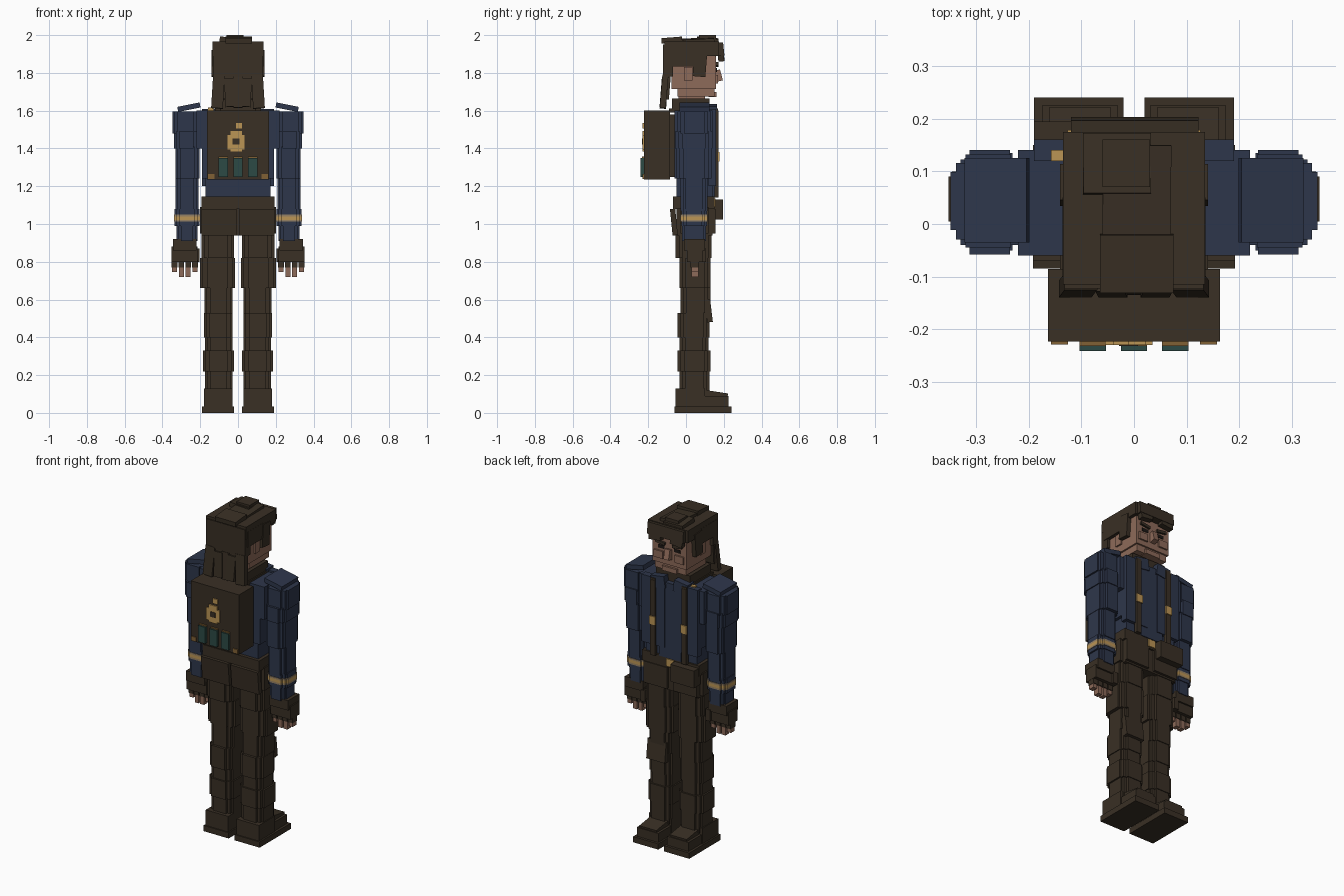
import bpy, bmesh
from mathutils import Matrix, Vector, Euler

if "Cube" in bpy.data.objects:
    bpy.data.objects.remove(bpy.data.objects["Cube"])


def material(name, red, green, blue):
    mat = bpy.data.materials.new(name)
    colour = (red, green, blue, 1)
    mat.diffuse_color = colour
    mat.use_nodes = True
    mat.node_tree.nodes["Principled BSDF"].inputs["Base Color"].default_value = colour
    return mat


BROWN = material("dark brown leather", .041, .029, .018)
BLUE = material("navy cloth", .027, .037, .07)
GOLD = material("brass", .5, .3, .09)
BRONZE = material("dull bronze", .22, .12, .035)
TEAL = material("teal glass", .025, .068, .06)
SKIN = material("skin", .27, .145, .1)
TAN = material("tan trim", .3, .22, .13)
BLACK = material("near black", .012, .009, .007)


def finish(name, bm, mat):
    bmesh.ops.recalc_face_normals(bm, faces=bm.faces)
    mesh = bpy.data.meshes.new(name)
    bm.to_mesh(mesh)
    bm.free()
    mesh.materials.append(mat)
    obj = bpy.data.objects.new(name, mesh)
    bpy.context.collection.objects.link(obj)
    return obj


def block(name, mat, x, y, z, tilt=(0, 0, 0)):
    """Box spanning the given ranges, tilted about its own centre."""
    spans = (x, y, z)
    centre = Vector([sum(s) / 2 for s in spans])
    size = Vector([s[1] - s[0] for s in spans])
    bm = bmesh.new()
    bmesh.ops.create_cube(bm, size=1, matrix=Matrix.LocRotScale(centre, Euler(tilt), size))
    return finish(name, bm, mat)


def pair(name, mat, x, y, z, tilt=(0, 0, 0)):
    """Box on the left (+x) and its mirror on the right."""
    block("left_" + name, mat, x, y, z, tilt)
    block("right_" + name, mat, (-x[1], -x[0]), y, z, (tilt[0], -tilt[1], -tilt[2]))


# Quarter outline of the round-stepped limb section
QUARTER = [(1, .62), (.86, .62), (.86, .82), (.6, .82), (.6, 1)]


def column(name, mat, x, y, z):
    """Stepped prism on both sides."""
    q, r = QUARTER, QUARTER[::-1]
    outline = (q + [(-a, b) for a, b in r] + [(-a, -b) for a, b in q] + [(a, -b) for a, b in r])
    mid_x, mid_y = sum(x) / 2, sum(y) / 2
    half_x, half_y = (x[1] - x[0]) / 2, (y[1] - y[0]) / 2
    for side, sign in (("left_", 1), ("right_", -1)):
        bm = bmesh.new()
        base = bm.faces.new([bm.verts.new((sign * mid_x + a * half_x, mid_y + b * half_y, z[0]))
                             for a, b in outline])
        top = bmesh.ops.extrude_face_region(bm, geom=[base])["geom"]
        bmesh.ops.translate(bm, vec=(0, 0, z[1] - z[0]),
                            verts=[v for v in top if isinstance(v, bmesh.types.BMVert)])
        finish(side + name, bm, mat)


# Boots
pair("sole", BROWN, x=(.02, .19), y=(-.062, .24), z=(0, .035))
pair("boot_heel", BROWN, x=(.028, .18), y=(-.055, .1), z=(.03, .13))
pair("boot_toe", BROWN, x=(.03, .175), y=(.08, .225), z=(.03, .09))
pair("boot_tongue", BROWN, x=(.045, .16), y=(.06, .22), z=(.07, .115), tilt=(-.15, 0, 0))
column("boot_shaft", BROWN, x=(.028, .175), y=(-.035, .125), z=(.1, .225))
column("boot_cuff", BROWN, x=(.022, .185), y=(-.045, .13), z=(.22, .33))

# Trouser legs
column("shin", BROWN, x=(.03, .175), y=(-.035, .12), z=(.32, .4))
column("calf", BROWN, x=(.028, .18), y=(-.045, .125), z=(.4, .53))
column("knee", BROWN, x=(.028, .178), y=(-.03, .13), z=(.53, .66))
column("thigh", BROWN, x=(.015, .2), y=(-.035, .13), z=(.66, .82))
column("upper_thigh", BROWN, x=(.02, .192), y=(-.055, .135), z=(.82, .96))
block("knee_patch", BROWN, x=(.045, .17), y=(.105, .135), z=(.48, .6), tilt=(.12, 0, 0))

# Hips, belt and pouch
block("hips", BROWN, x=(-.18, .18), y=(-.05, .14), z=(.94, 1.09))
pair("coat_flap", BROWN, x=(.008, .192), y=(-.078, -.05), z=(.94, 1.08), tilt=(.1, 0, 0))
pair("side_flap", BROWN, x=(.165, .2), y=(-.03, .12), z=(.95, 1.09))
pair("front_flap", BROWN, x=(.02, .18), y=(.125, .155), z=(.95, 1.08))
block("belt", BROWN, x=(-.192, .192), y=(-.07, .15), z=(1.08, 1.145))
block("belt_buckle", GOLD, x=(-.025, .025), y=(.148, .157), z=(1.09, 1.135))
block("belt_pouch", BROWN, x=(-.19, -.03), y=(.13, .195), z=(1.025, 1.13))

# Torso in stepped layers
block("waist", BLUE, x=(-.172, .172), y=(-.05, .14), z=(1.13, 1.26))
block("ribs", BLUE, x=(-.19, .19), y=(-.06, .14), z=(1.24, 1.42))
block("chest", BLUE, x=(-.22, .22), y=(-.06, .14), z=(1.4, 1.6))
pair("chest_panel", BLUE, x=(.035, .19), y=(.12, .16), z=(1.2, 1.61))
block("shirt_front", BLUE, x=(-.075, .075), y=(.12, .155), z=(1.14, 1.6))
pair("collar_wing", BLUE, x=(.03, .12), y=(.1, .165), z=(1.56, 1.63), tilt=(0, .15, 0))

# Shoulder straps
pair("strap", BROWN, x=(.09, .122), y=(.15, .172), z=(1.14, 1.6))
pair("strap_top", BROWN, x=(.09, .122), y=(-.09, .17), z=(1.59, 1.612))
pair("strap_buckle", GOLD, x=(.086, .126), y=(.17, .178), z=(1.33, 1.38))
block("shoulder_pin", GOLD, x=(-.158, -.13), y=(.12, .14), z=(1.6, 1.618))

# Arms
pair("shoulder_plate", BLUE, x=(.2, .32), y=(-.035, .125), z=(1.605, 1.632), tilt=(0, .2, 0))
column("shoulder", BLUE, x=(.205, .348), y=(-.045, .132), z=(1.48, 1.595))
column("upper_arm", BLUE, x=(.21, .338), y=(-.058, .14), z=(1.4, 1.49))
column("elbow", BLUE, x=(.205, .332), y=(-.05, .135), z=(1.24, 1.41))
column("forearm", BLUE, x=(.21, .33), y=(-.03, .115), z=(1.07, 1.245))
column("cuff", BLUE, x=(.205, .335), y=(-.025, .11), z=(.99, 1.08))
column("wrist", BLUE, x=(.215, .325), y=(-.02, .105), z=(.91, 1))
for level, trim in ((1.012, TAN), (1.022, GOLD), (1.04, TAN)):
    tall = .018 if trim == GOLD else .01
    column("cuff_stripe", trim, x=(.202, .338), y=(-.028, .113), z=(level, level + tall))

# Gloved hands with bare fingertips
pair("glove", BROWN, x=(.22, .345), y=(-.01, .1), z=(.86, .92))
pair("palm", BROWN, x=(.215, .352), y=(.005, .09), z=(.8, .88))
for i in range(4):
    inner = .213 + i * .036
    reach = .72 if i in (1, 2) else .745
    pair("glove_finger", BROWN, x=(inner, inner + .03), y=(.025, .07), z=(.77, .81))
    pair("fingertip", SKIN, x=(inner + .002, inner + .028), y=(.03, .065), z=(reach, .78))
pair("thumb", BROWN, x=(.205, .235), y=(.07, .105), z=(.8, .87))

# Backpack
block("backpack", BROWN, x=(-.163, .163), y=(-.223, -.085), z=(1.235, 1.6))
block("backpack_plate", BROWN, x=(-.14, .14), y=(-.1, -.05), z=(1.25, 1.58))
pair("pack_corner", BRONZE, x=(.125, .158), y=(-.229, -.221), z=(1.238, 1.265))
for x in (-.078, 0, .078):
    block("vial", TEAL, x=(x - .025, x + .025), y=(-.241, -.222), z=(1.25, 1.35))
    block("vial_cap", BRONZE, x=(x - .025, x + .025), y=(-.232, -.222), z=(1.345, 1.357))

# Hanging brass ornament on the pack
ORNAMENT = dict(y=(-.23, -.222))
block("ornament_body", GOLD, x=(-.055, .035), z=(1.395, 1.47), **ORNAMENT)
block("ornament_foot", GOLD, x=(-.04, .02), z=(1.385, 1.4), **ORNAMENT)
block("ornament_neck", GOLD, x=(-.04, .02), z=(1.465, 1.492), **ORNAMENT)
block("ornament_ring", GOLD, x=(-.01, .022), z=(1.505, 1.535), **ORNAMENT)
block("ornament_hole", BROWN, x=(-.028, .008), y=(-.232, -.223), z=(1.42, 1.452))

# Neck and head
block("neck", SKIN, x=(-.075, .075), y=(-.04, .1), z=(1.58, 1.72))
block("scarf", BROWN, x=(-.115, .115), y=(-.075, .125), z=(1.6, 1.665))
block("jaw", SKIN, x=(-.105, .105), y=(-.045, .15), z=(1.675, 1.75))
block("head", SKIN, x=(-.115, .115), y=(-.078, .16), z=(1.715, 1.92))
block("chin", SKIN, x=(-.05, .05), y=(.12, .162), z=(1.672, 1.7))
block("nose", SKIN, x=(-.017, .017), y=(.15, .188), z=(1.755, 1.815), tilt=(.25, 0, 0))
block("mouth", BLACK, x=(-.035, .035), y=(.145, .153), z=(1.722, 1.73))
pair("cheek", SKIN, x=(.04, .1), y=(.15, .17), z=(1.745, 1.79))
pair("eye", BLACK, x=(.032, .075), y=(.155, .163), z=(1.805, 1.825))
pair("eyebrow", BROWN, x=(.025, .09), y=(.155, .172), z=(1.835, 1.852), tilt=(0, -.15, 0))
pair("ear", SKIN, x=(.11, .125), y=(-.01, .035), z=(1.76, 1.83))

# Hair cap, fringe and sides
block("hair_cap", BROWN, x=(-.135, .135), y=(-.115, .175), z=(1.89, 1.965))
block("hair_front", BROWN, x=(-.12, .122), y=(.15, .2), z=(1.89, 1.96), tilt=(.1, 0, 0))
pair("fringe_lock", BROWN, x=(.035, .115), y=(.168, .2), z=(1.865, 1.935), tilt=(.1, .12, 0))
pair("side_hair", BROWN, x=(.108, .136), y=(-.1, .05), z=(1.835, 1.93))
pair("sideburn", BROWN, x=(.11, .14), y=(.04, .108), z=(1.78, 1.92), tilt=(-.08, 0, 0))
block("crown_front", BROWN, x=(-.097, .032), y=(.057, .172), z=(1.955, 1.985), tilt=(-.08, .04, 0))
block("crown_middle", BROWN, x=(-.06, .07), y=(-.02, .15), z=(1.955, 1.982), tilt=(.05, .05, 0))
block("crown_back", BROWN, x=(-.065, .075), y=(-.13, -.02), z=(1.96, 1.988), tilt=(.08, 0, 0))
block("crown_crest", BROWN, x=(-.06, .03), y=(.07, .16), z=(1.975, 2), tilt=(0, 0, 0))

# Long hair down the back
block("back_hair", BROWN, x=(-.132, .132), y=(-.122, -.07), z=(1.78, 1.95))
block("back_hair_lower", BROWN, x=(-.125, .125), y=(-.12, -.085), z=(1.66, 1.8), tilt=(-.08, 0, 0))
pair("outer_lock", BROWN, x=(.075, .137), y=(-.132, -.1), z=(1.612, 1.79), tilt=(-.08, -.06, 0))
pair("inner_lock", BROWN, x=(.015, .07), y=(-.134, -.104), z=(1.62, 1.77), tilt=(-.08, .04, 0))
block("centre_lock", BROWN, x=(-.025, .025), y=(-.13, -.1), z=(1.615, 1.78), tilt=(-.06, 0, 0))
